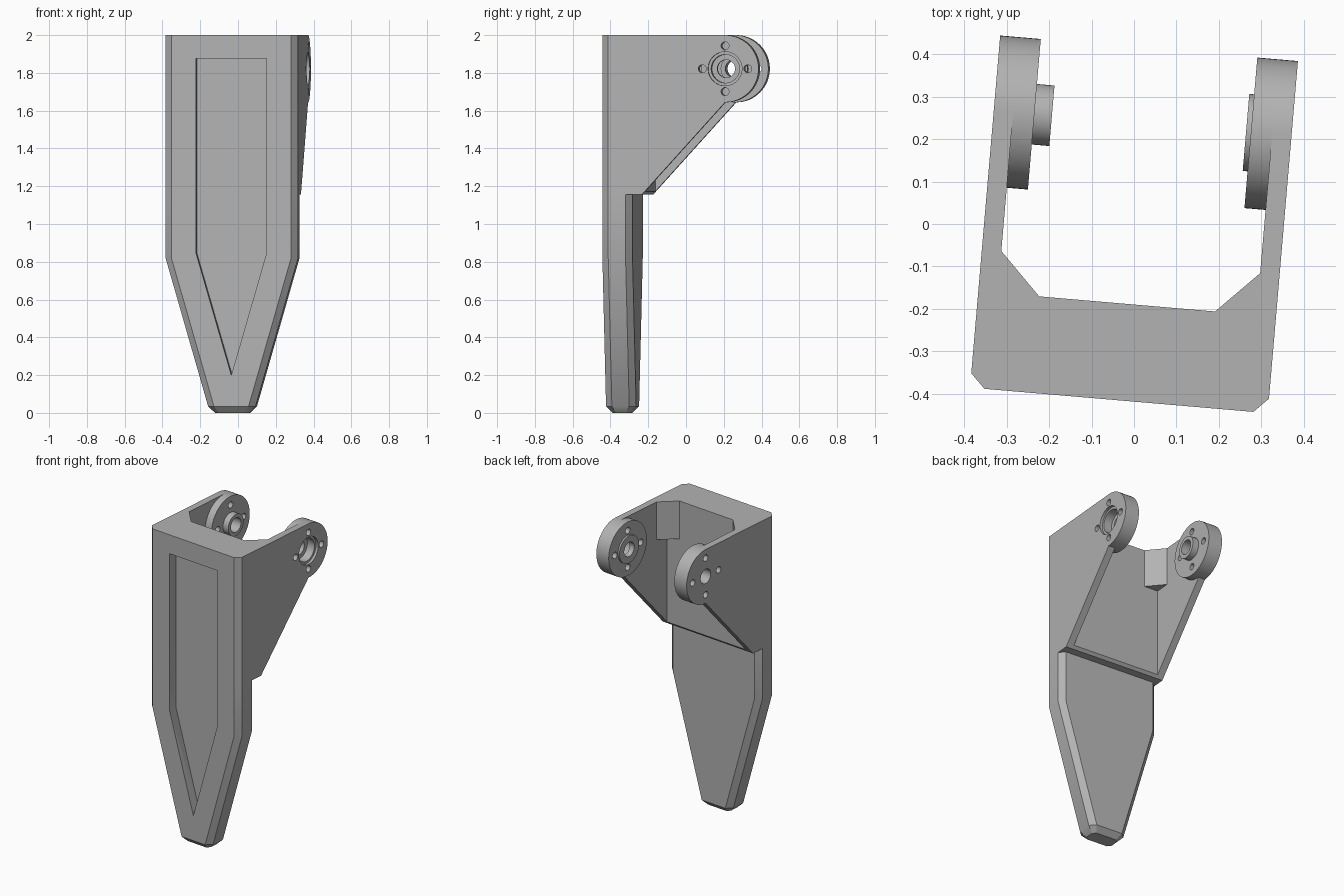
import bpy, bmesh
from math import sin, cos, pi, radians

cube = bpy.data.objects.get("Cube")
if cube:
    bpy.data.objects.remove(cube, do_unlink=True)

GREY = (0.45, 0.45, 0.45, 1)
grey = bpy.data.materials.new("plain grey")
grey.use_nodes = True
grey.diffuse_color = GREY
grey.node_tree.nodes["Principled BSDF"].inputs["Base Color"].default_value = GREY

HALF, INNER, HUB = 0.352, 0.306, 0.256      # arm outside, arm inside, hub inside
FRONT, BACK, WALL = -0.417, -0.257, -0.189  # depths of the plate
STEP, TOP, CH = 1.155, 2.0, 0.034
PIVOT_Y, R = 0.2375, 0.178
PIVOT_Z = TOP - R


def loft(name, rings):
    """Solid skinned through matching rings of points."""
    bm = bmesh.new()
    loops = [[bm.verts.new(p) for p in ring] for ring in rings]
    n = len(loops[0])
    for a, b in zip(loops, loops[1:]):
        for i in range(n):
            j = (i + 1) % n
            bm.faces.new((a[i], a[j], b[j], b[i]))
    bm.faces.new(loops[0])
    bm.faces.new(loops[-1])
    bmesh.ops.recalc_face_normals(bm, faces=bm.faces)
    mesh = bpy.data.meshes.new(name)
    bm.to_mesh(mesh)
    bm.free()
    mesh.materials.append(grey)
    obj = bpy.data.objects.new(name, mesh)
    bpy.context.collection.objects.link(obj)
    return obj


def prism_x(name, pts, lo, hi):
    return loft(name, [[(x, y, z) for y, z in pts] for x in (lo, hi)])


def prism_y(name, pts, lo, hi):
    return loft(name, [[(x, y, z) for x, z in pts] for y in (lo, hi)])


def prism_z(name, pts, lo, hi):
    return loft(name, [[(x, y, z) for x, y in pts] for z in (lo, hi)])


def circle(r, y=PIVOT_Y, z=PIVOT_Z, n=64):
    return [(y + r * cos(2 * pi * i / n), z + r * sin(2 * pi * i / n)) for i in range(n)]


def combine(obj, other, operation, keep=False):
    mod = obj.modifiers.new("combine", "BOOLEAN")
    mod.operation, mod.object, mod.solver = operation, other, "EXACT"
    bpy.context.view_layer.objects.active = obj
    bpy.ops.object.modifier_apply(modifier=mod.name)
    if not keep:
        bpy.data.objects.remove(other, do_unlink=True)


def octagon(w, front, back, z, c=CH):
    right = [(w - c, front), (w, front + c), (w, back - c), (w - c, back)]
    return [(x, y, z) for x, y in right + [(-x, y) for x, y in reversed(right)]]


# Tapered lower blade with chamfered edges and tip
body = loft("bracket_body", [
    octagon(0.091, FRONT + 0.033, BACK - 0.033, 0, 0.02),
    octagon(0.126, FRONT, BACK, 0.035),
    octagon(HALF, FRONT, BACK, 0.82),
    octagon(HALF, FRONT, BACK, STEP)])

# Upper yoke: U-shaped plan trimmed to the side profile of the arms
half_plan = [(HALF - CH, FRONT), (HALF, FRONT + CH), (HALF, 0.6), (INNER, 0.6), (INNER, WALL)]
yoke = prism_z("yoke", half_plan + [(-x, y) for x, y in reversed(half_plan)], STEP, TOP)
arc = [(PIVOT_Y + R * sin(a), PIVOT_Z - R * cos(a)) for a in (pi * i / 32 for i in range(33))]
side = [(-0.6, STEP), (-0.205, STEP)] + arc + [(-0.6, TOP)]
combine(yoke, prism_x("side_profile", side, -1, 1), "INTERSECT")
combine(body, yoke, "UNION")

# Pointed recess in the front face
recess = [(-0.187, 1.875), (-0.187, 0.845), (0, 0.2), (0.187, 0.845), (0.187, 1.875)]
combine(body, prism_y("recess", recess, -0.6, FRONT + 0.06), "DIFFERENCE")

# Corner gussets, hub discs and their bosses
parts = [body]
for s, label in ((1, "left"), (-1, "right")):
    corner = [(s * 0.208, WALL), (s * INNER, WALL), (s * INNER, -0.09)]
    parts.append(prism_z(label + "_gusset", corner, 1.75, TOP))
    hub = prism_x(label + "_hub", circle(R), s * INNER, s * HUB)
    boss_r, boss_end = (0.091, 0.2445) if s > 0 else (0.0715, 0.2145)
    boss = prism_x(label + "_boss", circle(boss_r), s * HUB, s * boss_end)
    parts += [hub, boss]

    # Pivot bore, four screw holes and the bearing seat on the left side
    drills = [prism_x("bore", circle(0.047), s * 0.1, s * 0.5)]
    for i in range(4):
        a = i * pi / 2
        spot = circle(0.021, PIVOT_Y + 0.121 * cos(a), PIVOT_Z + 0.121 * sin(a), 24)
        drills.append(prism_x("screw_hole", spot, s * 0.1, s * 0.5))
    if s > 0:
        drills.append(prism_x("seat_rim", circle(0.09), 0.335, 0.5))
        drills.append(prism_x("seat", circle(0.075), 0.28, 0.5))
    for drill in drills:
        for target in (body, hub):
            combine(target, drill, "DIFFERENCE", keep=True)
    combine(boss, drills[0], "DIFFERENCE", keep=True)
    for drill in drills:
        bpy.data.objects.remove(drill, do_unlink=True)

# Shade the round parts and turn the whole bracket slightly
bpy.ops.object.select_all(action="DESELECT")
for obj in parts:
    obj.rotation_euler.z = radians(-4.9)
    obj.select_set(True)
bpy.context.view_layer.objects.active = body
bpy.ops.object.shade_smooth_by_angle(angle=radians(30))
